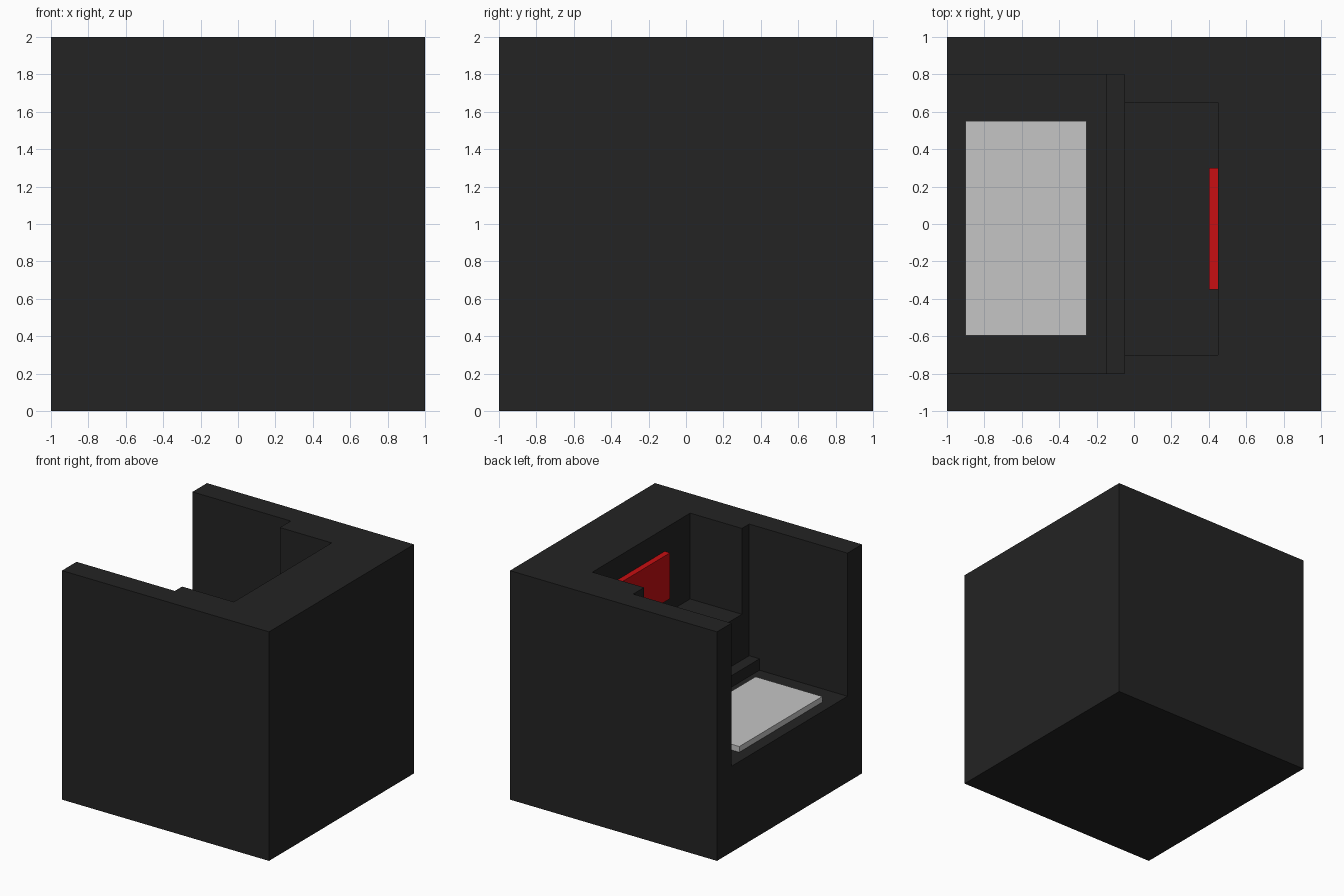
import bpy
import bmesh
from mathutils import Vector

cube = bpy.data.objects.get("Cube")
if cube:
    bpy.data.objects.remove(cube, do_unlink=True)


def material(name, rgb):
    mat = bpy.data.materials.new(name)
    mat.use_nodes = True
    color = (*rgb, 1.0)
    mat.diffuse_color = color
    mat.node_tree.nodes["Principled BSDF"].inputs["Base Color"].default_value = color
    return mat


def prism(name, profile, y0, y1, mat):
    """Extrude an (x, z) outline from y0 to y1."""
    bm = bmesh.new()
    face = bm.faces.new([bm.verts.new((x, y0, z)) for x, z in profile])
    ext = bmesh.ops.extrude_face_region(bm, geom=[face])
    verts = [v for v in ext["geom"] if isinstance(v, bmesh.types.BMVert)]
    bmesh.ops.translate(bm, verts=verts, vec=Vector((0, y1 - y0, 0)))
    bmesh.ops.recalc_face_normals(bm, faces=bm.faces)
    mesh = bpy.data.meshes.new(name)
    bm.to_mesh(mesh)
    bm.free()
    mesh.materials.append(mat)
    obj = bpy.data.objects.new(name, mesh)
    bpy.context.collection.objects.link(obj)
    return obj


def box(name, x, y, z, mat):
    return prism(name, [(x[0], z[0]), (x[1], z[0]), (x[1], z[1]), (x[0], z[1])], *y, mat)


def cut(target, cutter):
    cutter.hide_render = True
    mod = target.modifiers.new("cut", "BOOLEAN")
    mod.operation = "DIFFERENCE"
    mod.solver = "EXACT"
    mod.object = cutter
    bpy.context.view_layer.objects.active = target
    bpy.ops.object.modifier_apply(modifier=mod.name)
    bpy.data.objects.remove(cutter, do_unlink=True)


black = material("Black", (0.0170, 0.0170, 0.0170))
grey = material("Light grey", (0.56, 0.56, 0.56))
red = material("Red", (0.58, 0.0045, 0.006))

# Solid housing
housing = box("housing", (-1, 1), (-1, 1), (0, 2), black)

# Open well on the -x side, with a low step along its inner wall
well = prism("well_cutter", [(-1.3, 0.75), (-0.15, 0.75), (-0.15, 0.85),
                             (-0.05, 0.85), (-0.05, 2.3), (-1.3, 2.3)], -0.8, 0.8, black)
cut(housing, well)

# Raised recess behind the well
cut(housing, box("recess_cutter", (-0.4, 0.45), (-0.7, 0.65), (1.25, 2.2), black))

# Plate lying on the well floor
box("floor_plate", (-0.9, -0.255), (-0.595, 0.55), (0.75, 0.80), grey)

# Panel mounted on the recess back wall
box("wall_panel", (0.40, 0.45), (-0.35, 0.30), (1.40, 1.80), red)
